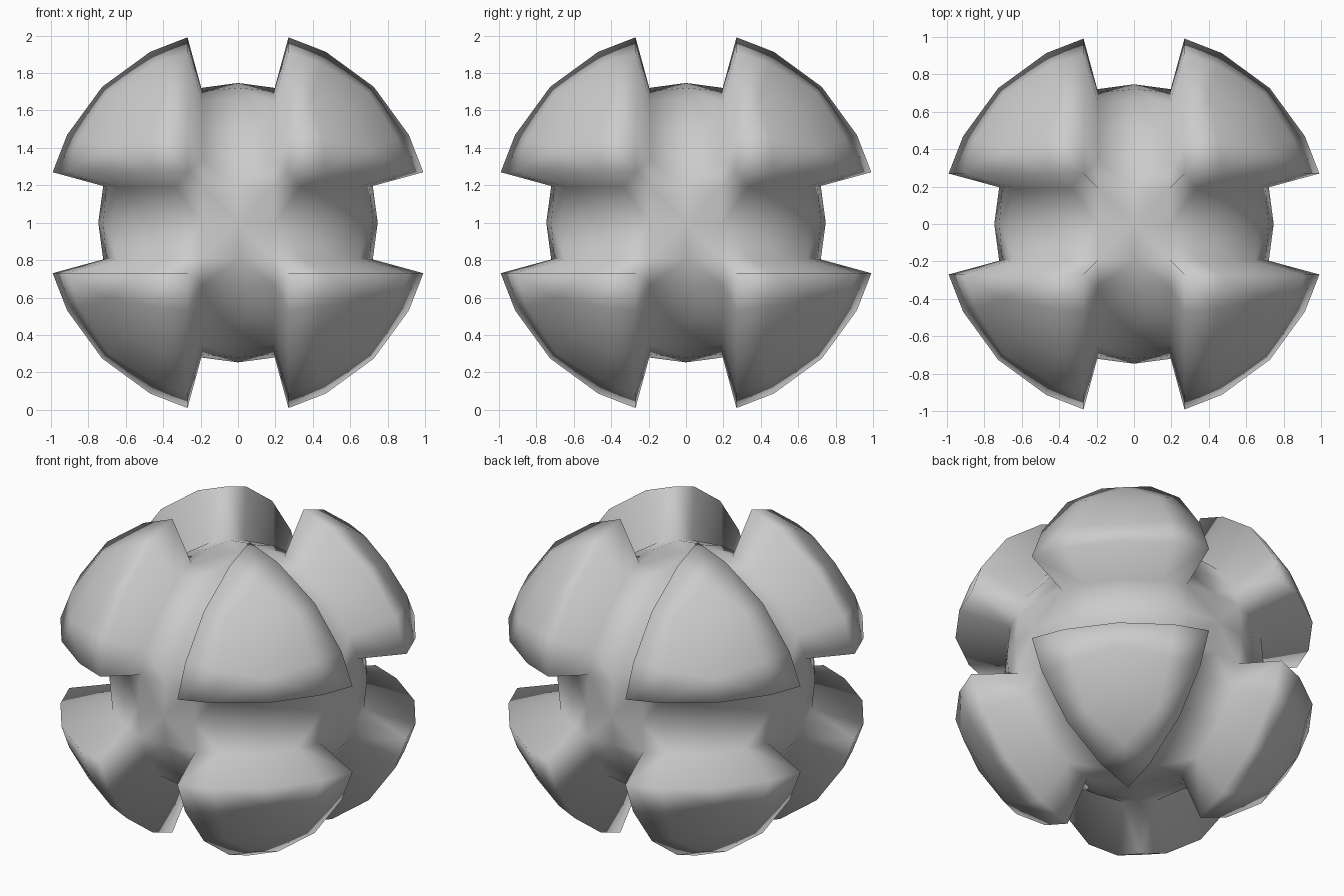
import bpy, bmesh
from itertools import product
from mathutils import Vector

if "Cube" in bpy.data.objects:
    bpy.data.objects.remove(bpy.data.objects["Cube"], do_unlink=True)

GAP = 0.27       # distance of the panel rims from the centre planes
OUTER = 1.062    # panel radius
CORE = 0.747     # core radius
RATIO = 0.71     # scale from panel rim down to its foot
LEVELS = (0, 0, 0.31, 1)   # index 0 is the groove centre, 1 to 3 the panel


def place(index, raised):
    """Point of one octant for a grid index on each axis."""
    q = Vector([LEVELS[i] for i in index])
    c = Vector((GAP, GAP, GAP))
    a, b, k = q.dot(q), c.dot(q), c.dot(c) - OUTER ** 2
    p = c + q * ((-b + (b * b - a * k) ** 0.5) / a)
    if raised:
        return p
    if 0 in index:
        p = Vector([0 if i == 0 else v for i, v in zip(index, p)])
        return p.normalized() * CORE
    return p * RATIO


def add_face(bm, corners, sign):
    bm.faces.new([bm.verts.new([v * s for v, s in zip(p, sign)]) for p in corners])


bm = bmesh.new()
for sign in product((-1, 1), repeat=3):
    for axis in range(3):
        def at(i, j, raised):
            index = [i, j]
            index.insert(axis, 3)
            return place(index, raised)

        # Panel tops and groove floors
        for i, j in product(range(3), repeat=2):
            up = i > 0 and j > 0
            add_face(bm, [at(i, j, up), at(i + 1, j, up),
                          at(i + 1, j + 1, up), at(i, j + 1, up)], sign)
        # Panel side walls
        for i in (1, 2):
            add_face(bm, [at(i, 1, True), at(i + 1, 1, True),
                          at(i + 1, 1, False), at(i, 1, False)], sign)
            add_face(bm, [at(1, i, True), at(1, i + 1, True),
                          at(1, i + 1, False), at(1, i, False)], sign)

bmesh.ops.remove_doubles(bm, verts=bm.verts[:], dist=0.001)
bmesh.ops.recalc_face_normals(bm, faces=bm.faces[:])
for f in bm.faces:
    f.smooth = True
bmesh.ops.translate(bm, verts=bm.verts[:], vec=(0, 0, 1))

mesh = bpy.data.meshes.new("panelled_sphere")
bm.to_mesh(mesh)
bm.free()

# Plain grey over the whole ball
grey = bpy.data.materials.new("light_grey")
grey.use_nodes = True
colour = (0.6, 0.6, 0.6, 1)
grey.diffuse_color = colour
grey.node_tree.nodes["Principled BSDF"].inputs["Base Color"].default_value = colour
mesh.materials.append(grey)

ball = bpy.data.objects.new("panelled_sphere", mesh)
bpy.context.collection.objects.link(ball)
